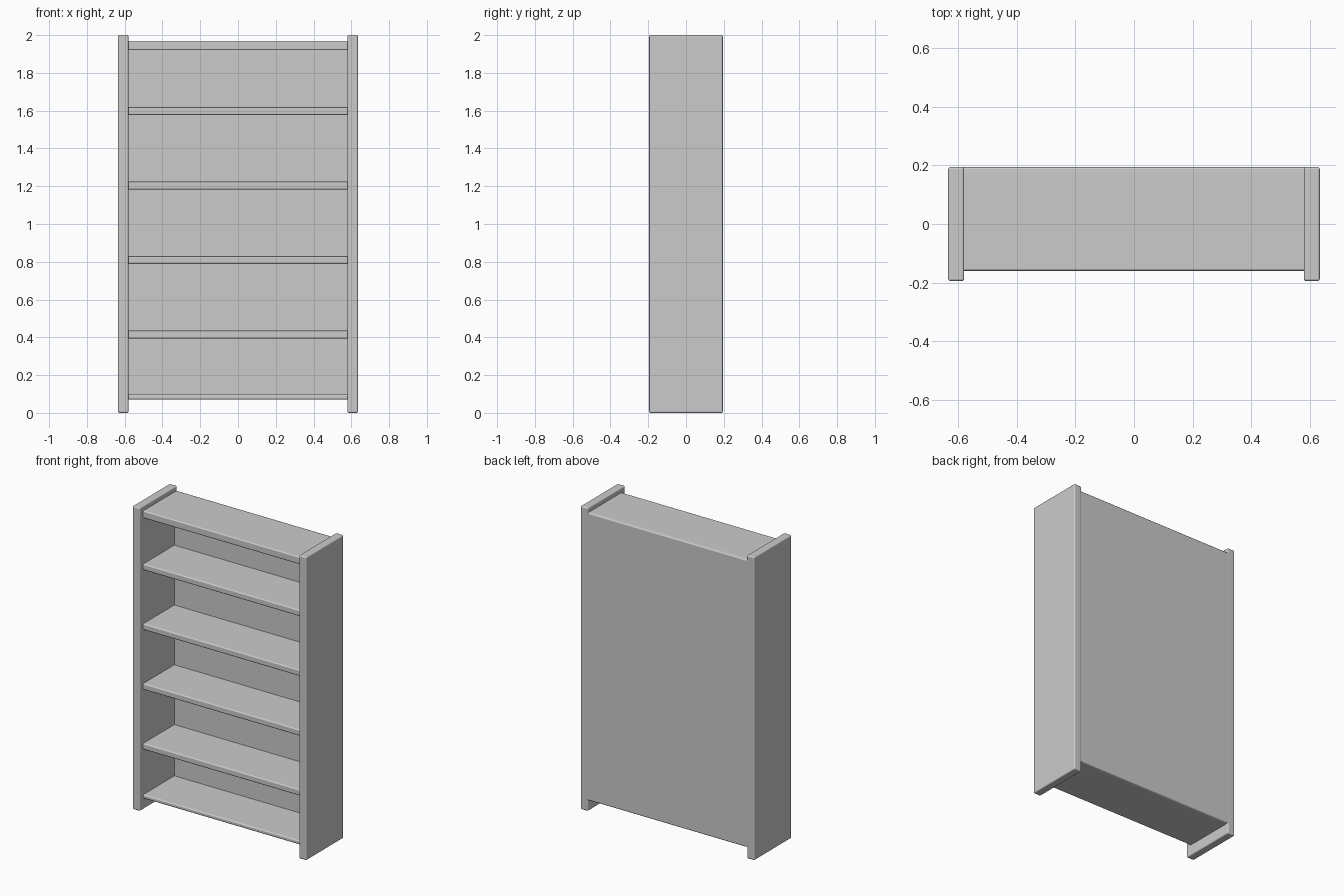
import bpy
import math

if "Cube" in bpy.data.objects:
    bpy.data.objects.remove(bpy.data.objects["Cube"])

BEVEL = 0.008


def panel(name, x, y, z, bevel=BEVEL):
    """Rounded board spanning the given (min, max) ranges."""
    bpy.ops.mesh.primitive_cube_add(size=1, location=[sum(r) / 2 for r in (x, y, z)])
    obj = bpy.context.object
    obj.name = name
    obj.scale = [r[1] - r[0] for r in (x, y, z)]
    bpy.ops.object.transform_apply(location=False, rotation=False, scale=True)
    mod = obj.modifiers.new("rounded_edges", 'BEVEL')
    mod.width = bevel
    mod.segments = 3
    mod.harden_normals = True
    bpy.ops.object.shade_smooth_by_angle(angle=math.radians(40))
    return obj


# Upright sides
panel("left_side", (-0.635, -0.58), (-0.195, 0.195), (0, 2))
panel("right_side", (0.58, 0.635), (-0.195, 0.195), (0, 2))

# Back panel, let into the sides
panel("back_panel", (-0.595, 0.595), (0.165, 0.194), (0.072, 1.968))

# Top and bottom boards, ends and rear edge buried in the frame
WIDTH = (-0.595, 0.595)
DEPTH = (-0.16, 0.184)
panel("top_board", WIDTH, DEPTH, (1.92, 1.969))
panel("bottom_board", WIDTH, DEPTH, (0.071, 0.097))

# Evenly spaced shelves
for i in range(4):
    top = 0.435 + i * 0.3945
    panel(f"shelf_{i + 1}", WIDTH, DEPTH, (top - 0.041, top))
